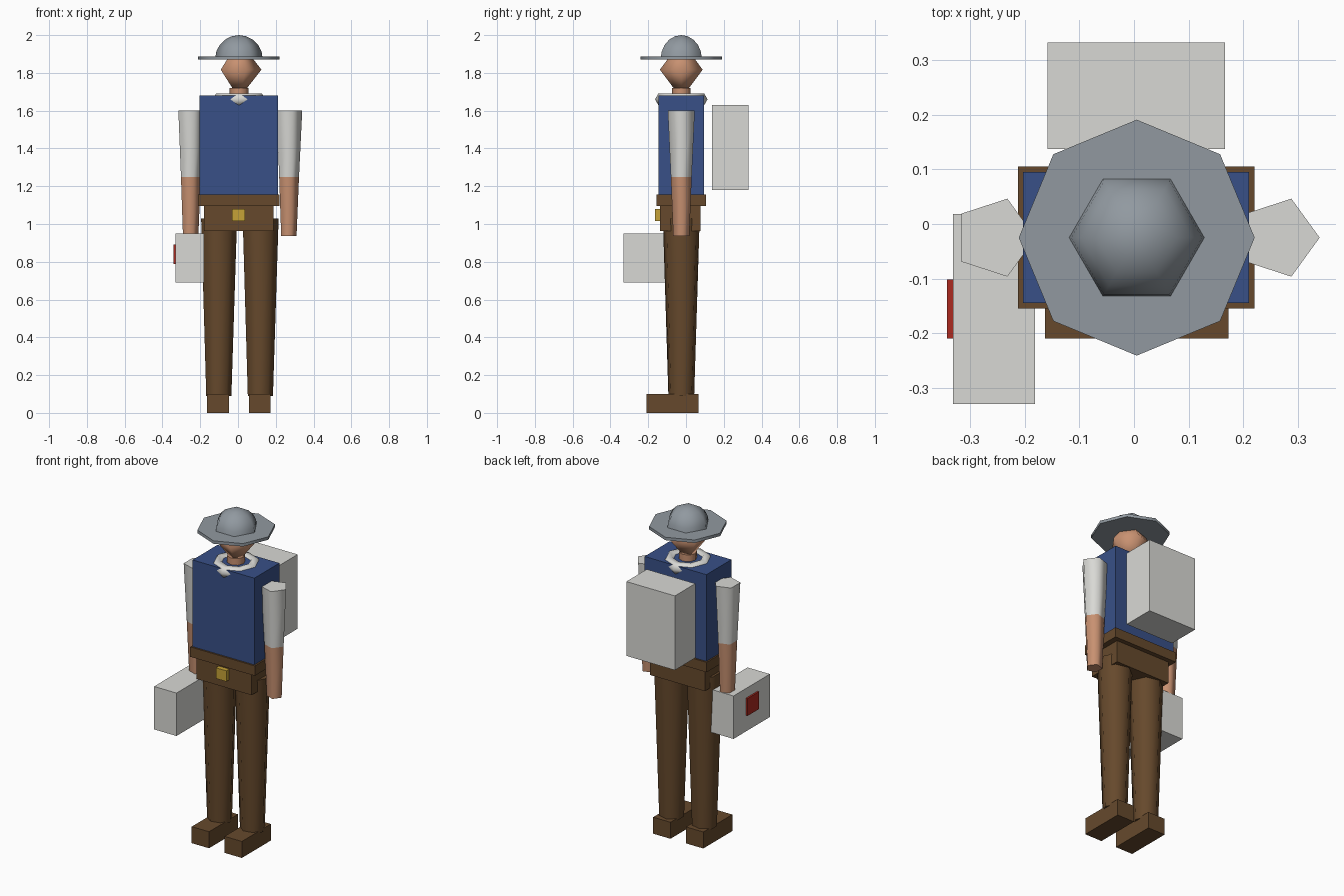
import bpy, bmesh
from math import sin, cos, pi, radians

if "Cube" in bpy.data.objects:
    bpy.data.objects.remove(bpy.data.objects["Cube"])

CX, CY = 0.005, -0.025  # body axis


def material(name, rgb):
    linear = [(c / 255 / 12.92) if c < 11 else ((c / 255 + 0.055) / 1.055) ** 2.4 for c in rgb]
    m = bpy.data.materials.new(name)
    m.use_nodes = True
    m.diffuse_color = (*linear, 1)
    m.node_tree.nodes["Principled BSDF"].inputs["Base Color"].default_value = (*linear, 1)
    return m


BLUE = material("vest blue", (56, 80, 135))
BROWN = material("leather brown", (102, 73, 44))
WHITE = material("off white", (217, 217, 213))
SKIN = material("skin", (200, 145, 113))
GREY = material("hat grey", (145, 153, 160))
RED = material("red", (172, 42, 32))
GOLD = material("gold", (198, 162, 55))


def finish(name, bm, mat, angle=None):
    bmesh.ops.recalc_face_normals(bm, faces=bm.faces[:])
    mesh = bpy.data.meshes.new(name)
    bm.to_mesh(mesh)
    bm.free()
    mesh.materials.append(mat)
    ob = bpy.data.objects.new(name, mesh)
    bpy.context.collection.objects.link(ob)
    if angle:
        bpy.ops.object.select_all(action='DESELECT')
        ob.select_set(True)
        bpy.context.view_layer.objects.active = ob
        bpy.ops.object.shade_smooth_by_angle(angle=radians(angle))
    return ob


def box(name, mat, x, y, z):
    """Box from the (low, high) limits on each axis."""
    bm = bmesh.new()
    bmesh.ops.create_cube(bm, size=1)
    for v in bm.verts:
        v.co = [lim[0] if c < 0 else lim[1] for c, lim in zip(v.co, (x, y, z))]
    return finish(name, bm, mat)


def lathe(name, mat, profile, sides, x=CX, angle=76, ring=False):
    """Turn (radius, height) points about an upright axis; ring closes the profile."""
    bm = bmesh.new()
    rows = [[bm.verts.new((x + r * cos(2 * pi * i / sides), CY + r * sin(2 * pi * i / sides), z))
             for i in range(sides)] for r, z in profile]
    pairs = list(zip(rows, rows[1:]))
    if ring:
        pairs.append((rows[-1], rows[0]))
    else:
        bm.faces.new(rows[0])
        bm.faces.new(rows[-1])
    for a, b in pairs:
        for i in range(sides):
            j = (i + 1) % sides
            bm.faces.new((a[i], a[j], b[j], b[i]))
    bmesh.ops.remove_doubles(bm, verts=bm.verts[:], dist=0.0005)
    return finish(name, bm, mat, angle)


# Legs, shoes and arms
for side, s in (("left", 1), ("right", -1)):
    leg_x, arm_x = CX + s * 0.11, CX + s * 0.26
    lathe(side + "_leg", BROWN, [(0.07, 0.09), (0.1, 1.03)], 7, leg_x)
    box(side + "_shoe", BROWN, (leg_x - 0.058, leg_x + 0.058), (-0.21, 0.067), (0, 0.1))
    lathe(side + "_sleeve", WHITE, [(0.058, 1.25), (0.075, 1.6)], 5, arm_x)
    lathe(side + "_forearm", SKIN, [(0.045, 0.937), (0.058, 1.25)], 5, arm_x)

# Torso, waist and belt
box("vest", BLUE, (-0.203, 0.211), (-0.145, 0.095), (1.15, 1.68))
box("waistband", BROWN, (-0.212, 0.221), (-0.155, 0.105), (1.095, 1.155))
box("hips", BROWN, (-0.181, 0.187), (-0.137, 0.078), (0.962, 1.095))
box("buckle", GOLD, (-0.033, 0.037), (-0.165, -0.13), (1.015, 1.08))

# Neckerchief, neck and head
tube = [(0.104 + 0.035 * cos(k * pi / 3), 1.66 + 0.035 * sin(k * pi / 3)) for k in range(6)]
lathe("neckerchief", WHITE, tube, 8, ring=True)
lathe("neck", SKIN, [(0.05, 1.66), (0.05, 1.72)], 8)
lathe("head", SKIN, [(0, 1.665), (0.119, 1.817), (0, 1.97)], 5, angle=179)

# Hat
lathe("hat_brim", GREY, [(0.216, 1.87), (0.216, 1.888)], 8)
dome = [(0.126 * cos(k * pi / 10), 1.874 + 0.126 * sin(k * pi / 10)) for k in range(6)]
lathe("hat_crown", GREY, dome, 6)

# Backpack and carried case
box("backpack", WHITE, (-0.158, 0.167), (0.137, 0.332), (1.18, 1.63))
box("case", WHITE, (-0.331, -0.181), (-0.33, 0.018), (0.69, 0.95))
box("case_badge", RED, (-0.342, -0.33), (-0.21, -0.102), (0.787, 0.892))
